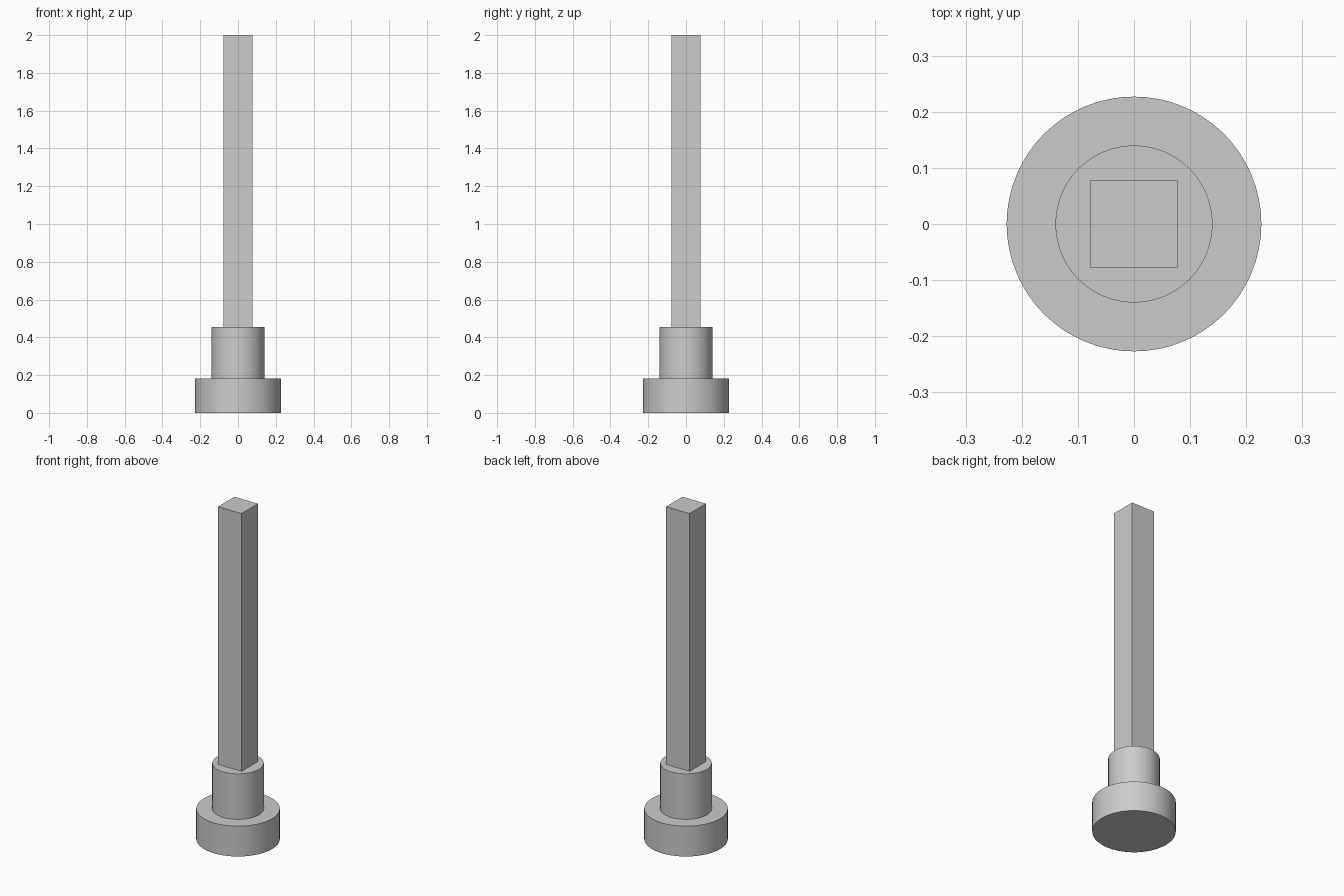
import bpy

cube = bpy.data.objects.get("Cube")
if cube:
    bpy.data.objects.remove(cube, do_unlink=True)

# Single grey metal
grey = bpy.data.materials.new("grey_metal")
grey.use_nodes = True
colour = (0.6, 0.6, 0.6, 1)
grey.diffuse_color = colour
grey.node_tree.nodes["Principled BSDF"].inputs["Base Color"].default_value = colour


def finish(name):
    obj = bpy.context.object
    obj.name = name
    obj.data.materials.append(grey)
    return obj


def disc(name, radius, bottom, top):
    bpy.ops.mesh.primitive_cylinder_add(
        vertices=64, radius=radius, depth=top - bottom,
        location=(0, 0, (bottom + top) / 2))
    bpy.ops.object.shade_smooth_by_angle()
    return finish(name)


BASE_TOP, COLLAR_TOP, SHAFT_TOP = 0.182, 0.455, 2.0

# Wide round base and narrower collar
disc("base", 0.227, 0, BASE_TOP)
disc("collar", 0.14, BASE_TOP, COLLAR_TOP)

# Square shaft
bpy.ops.mesh.primitive_cube_add(size=1, location=(0, 0, (COLLAR_TOP + SHAFT_TOP) / 2))
shaft = finish("square_shaft")
shaft.scale = (0.155, 0.155, SHAFT_TOP - COLLAR_TOP)
bpy.ops.object.transform_apply(location=False, rotation=False, scale=True)
